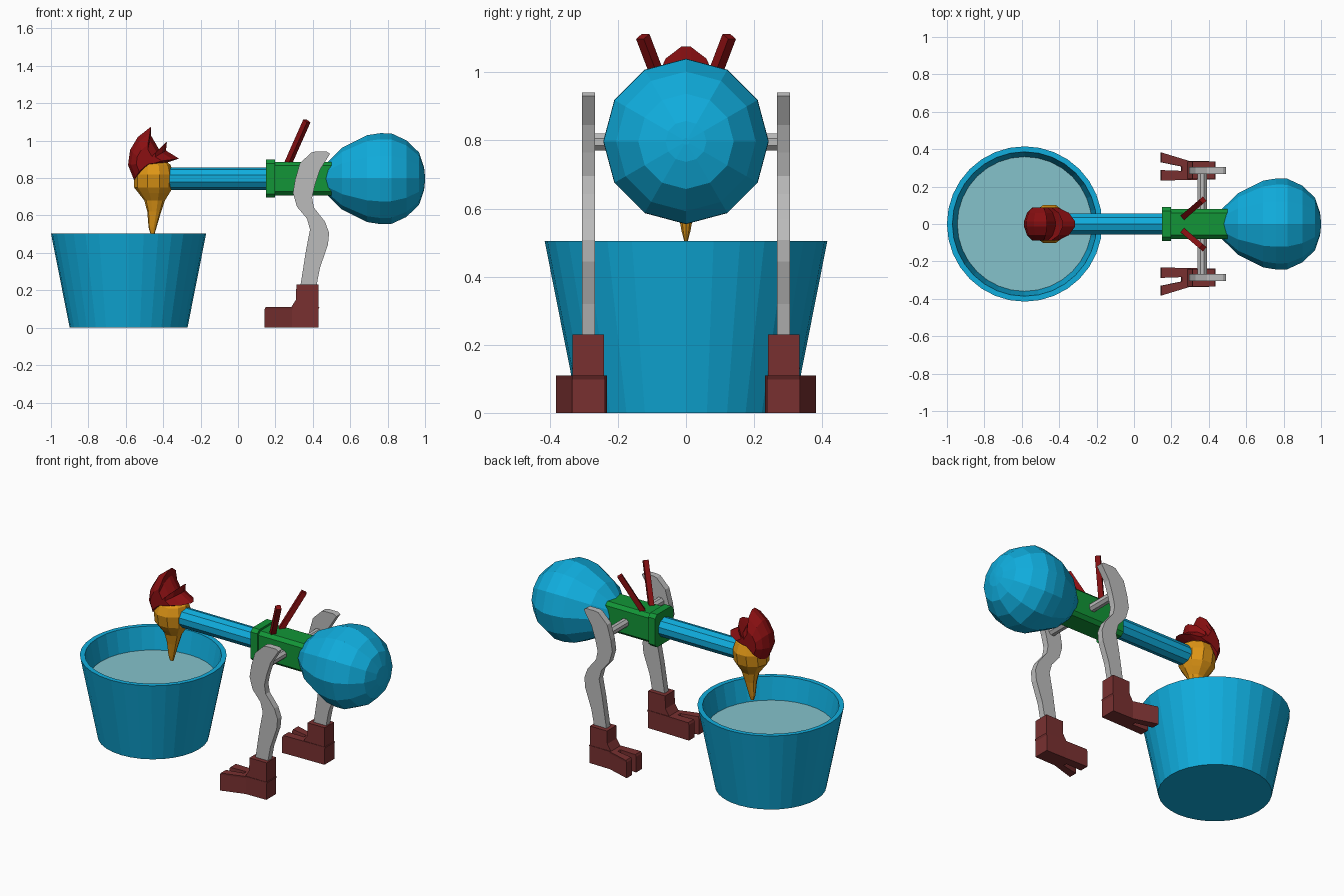
import bpy, bmesh, math
from mathutils import Vector

if "Cube" in bpy.data.objects:
    bpy.data.objects.remove(bpy.data.objects["Cube"])


def material(name, r, g, b):
    m = bpy.data.materials.new(name)
    m.diffuse_color = (r, g, b, 1)
    m.use_nodes = True
    m.node_tree.nodes["Principled BSDF"].inputs["Base Color"].default_value = m.diffuse_color
    return m


BLUE = material("blue", 0.005, 0.42, 0.73)
WATER = material("pale water", 0.235, 0.54, 0.6)
ORANGE = material("orange", 0.75, 0.31, 0.008)
RED = material("red", 0.26, 0.005, 0.006)
GREEN = material("green", 0.006, 0.30, 0.038)
GREY = material("light grey", 0.50, 0.50, 0.50)
MAROON = material("maroon", 0.19, 0.03, 0.03)


def loft(name, rings, mat):
    """Join equal-sized rings of points into a closed, capped skin."""
    bm = bmesh.new()
    loops = [[bm.verts.new(p) for p in ring] for ring in rings]
    n = len(loops[0])
    for a, b in zip(loops, loops[1:]):
        for i in range(n):
            j = (i + 1) % n
            bm.faces.new((a[i], a[j], b[j], b[i]))
    bm.faces.new(loops[0])
    bm.faces.new(loops[-1])
    bmesh.ops.recalc_face_normals(bm, faces=bm.faces)
    me = bpy.data.meshes.new(name)
    bm.to_mesh(me)
    bm.free()
    me.materials.append(mat)
    ob = bpy.data.objects.new(name, me)
    bpy.context.collection.objects.link(ob)
    return ob


def ring_z(z, cx, rx, ry, n, cy=0.0):
    return [(cx + rx * math.cos(2 * math.pi * i / n),
             cy + ry * math.sin(2 * math.pi * i / n), z) for i in range(n)]


def ring_x(x, r, n, cz=0.797, turn=0.0):
    return [(x, r * math.sin(turn + 2 * math.pi * i / n),
             cz + r * math.cos(turn + 2 * math.pi * i / n)) for i in range(n)]


def chamfered(x, hy, hz, c, cz=0.797):
    pts = [(hy, hz - c), (hy - c, hz), (c - hy, hz), (-hy, hz - c),
           (-hy, c - hz), (c - hy, -hz), (hy - c, -hz), (hy, c - hz)]
    return [(x, y, cz + z) for y, z in pts]


def bar(name, p, q, width, n, mat):
    """Straight bar between two points."""
    p, q = Vector(p), Vector(q)
    rot = (q - p).to_track_quat('Z', 'Y')
    circle = [rot @ Vector((width * math.cos(math.pi / n + 2 * math.pi * i / n),
                            width * math.sin(math.pi / n + 2 * math.pi * i / n), 0))
              for i in range(n)]
    return loft(name, [[p + v for v in circle], [q + v for v in circle]], mat)


# Bucket and water
BX = -0.585
loft("bucket", [ring_z(z, BX, r, r, 32) for z, r in
                ((0, 0.315), (0.505, 0.415), (0.505, 0.386), (0.03, 0.295))], BLUE)
loft("water", [ring_z(z, BX, r, r, 32) for z, r in ((0.34, 0.354), (0.368, 0.361))], WATER)

# Head tapering down into the beak
loft("head_and_beak", [ring_z(z, cx, rx, ry, 10) for z, cx, rx, ry in (
    (0.505, -0.457, 0.012, 0.006), (0.535, -0.457, 0.021, 0.014),
    (0.62, -0.448, 0.037, 0.030), (0.68, -0.446, 0.055, 0.045),
    (0.72, -0.449, 0.083, 0.075), (0.75, -0.452, 0.104, 0.095),
    (0.82, -0.452, 0.105, 0.108), (0.87, -0.452, 0.092, 0.088),
    (0.905, -0.452, 0.05, 0.045))], ORANGE)

# Feathered crest: jagged outline that shrinks towards both sides
crest = [(-0.588, 0.87), (-0.577, 0.95), (-0.535, 1.02), (-0.465, 1.075),
         (-0.465, 1.027), (-0.42, 0.95), (-0.38, 0.995), (-0.385, 0.947),
         (-0.315, 0.904), (-0.39, 0.88), (-0.46, 0.87), (-0.50, 0.84),
         (-0.556, 0.79)]
CX, CZ = -0.5, 0.88
loft("crest", [[(CX + (x - CX) * s, y, CZ + (z - CZ) * s) for x, z in crest]
               for y, s in ((-0.088, 0.5), (-0.06, 0.82), (-0.014, 1),
                            (0.014, 1), (0.06, 0.82), (0.088, 0.5))], RED)

# Neck tube
loft("neck", [ring_x(x, 0.06, 10) for x in (-0.42, 0.17)], BLUE)

# Pivot housing and collar
loft("pivot_housing", [chamfered(x, 0.08, 0.09, 0.02) for x in (0.18, 0.50)], GREEN)
loft("collar", [chamfered(x, 0.09, 0.102, 0.02) for x in (0.15, 0.197)], GREEN)

# Round tail bulb
loft("tail_bulb", [ring_x(x, r, 12) for x, r in (
    (0.47, 0.08), (0.556, 0.165), (0.69, 0.232), (0.76, 0.243), (0.82, 0.242),
    (0.90, 0.205), (0.968, 0.14), (0.995, 0.06), (1.0, 0.01))], BLUE)

# Paired parts: feathers, axles, legs and feet
leg = [(0.39, 0.936), (0.33, 0.877), (0.305, 0.79), (0.294, 0.72), (0.315, 0.647),
       (0.369, 0.583), (0.385, 0.524), (0.364, 0.417), (0.33, 0.20),
       (0.415, 0.20), (0.438, 0.32), (0.481, 0.444), (0.487, 0.508), (0.465, 0.567),
       (0.406, 0.642), (0.396, 0.695), (0.412, 0.765), (0.4385, 0.845),
       (0.492, 0.93), (0.475, 0.941), (0.41, 0.941)]
sole = [(0.43, 0.238), (0.43, 0.335), (0.29, 0.337), (0.142, 0.382), (0.142, 0.33),
        (0.25, 0.308), (0.25, 0.284), (0.142, 0.288), (0.142, 0.232), (0.29, 0.236)]
for side, s in (("left", 1), ("right", -1)):
    bar(f"{side}_feather", (0.255, s * 0.03, 0.85), (0.368, s * 0.127, 1.105),
        0.021, 4, RED)
    bar(f"{side}_axle", (0.365, s * 0.05, 0.795), (0.365, s * 0.28, 0.795),
        0.027, 8, GREY)
    loft(f"{side}_leg", [[(x, s * y, z) for x, z in leg] for y in (0.267, 0.306)], GREY)
    loft(f"{side}_foot", [[(x + dx, s * y, z) for x, y in sole]
                          for z, dx in ((0, 0), (0.098, 0), (0.11, 0.006))], MAROON)
    loft(f"{side}_ankle", [[(x0, s * 0.24, z), (0.43, s * 0.24, z),
                            (0.43, s * 0.333, z), (x0, s * 0.333, z)]
                           for z, x0 in ((0, 0.285), (0.11, 0.285),
                                         (0.15, 0.31), (0.23, 0.312))], MAROON)
